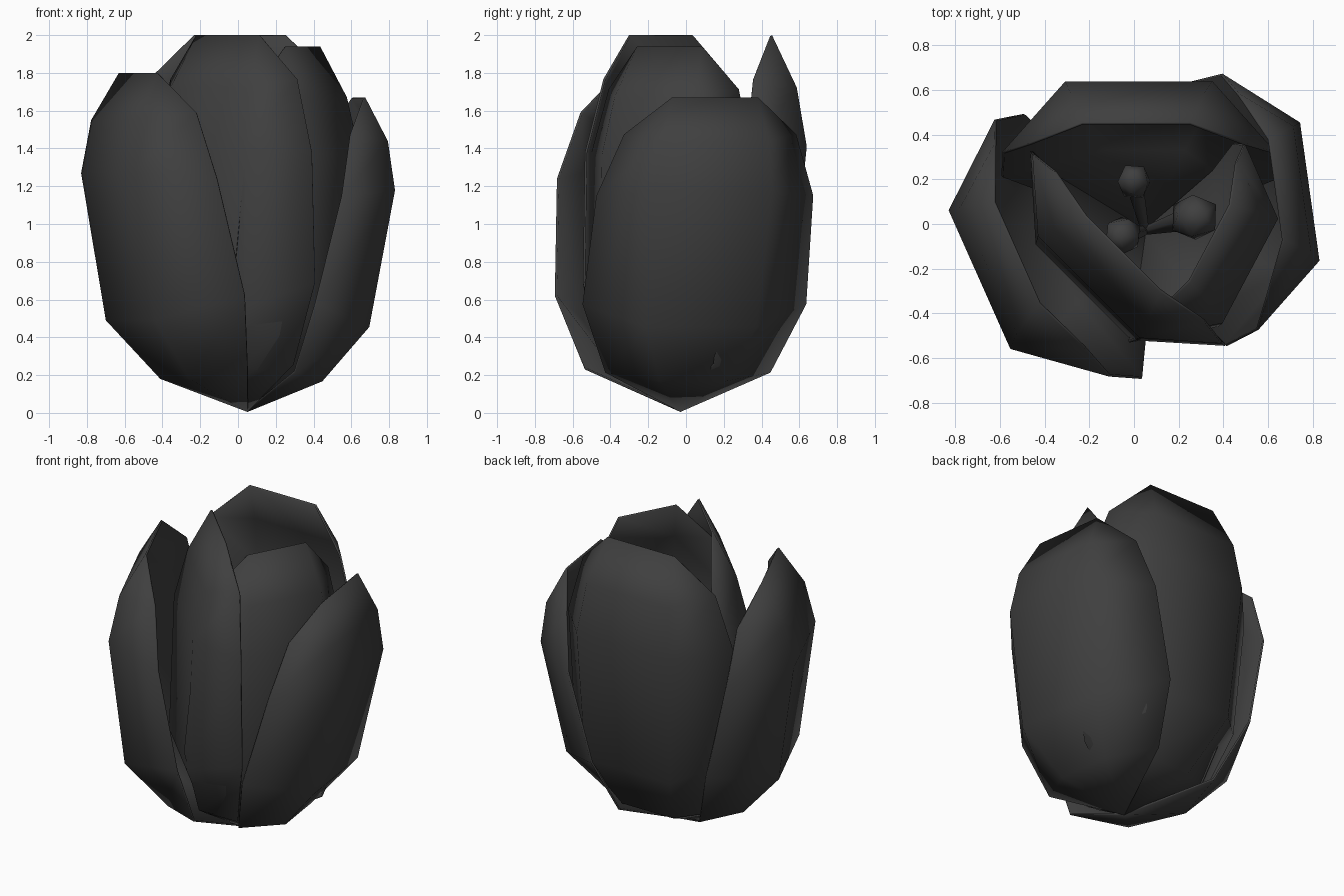
import bpy
import bmesh
from math import radians, cos, sin
from mathutils import Vector

cube = bpy.data.objects.get("Cube")
if cube:
    bpy.data.objects.remove(cube, do_unlink=True)

black = bpy.data.materials.new("soft_black")
black.use_nodes = True
colour = (0.05, 0.05, 0.05, 1)
black.diffuse_color = colour
black.node_tree.nodes["Principled BSDF"].inputs["Base Color"].default_value = colour

BASE = Vector((0.05, -0.03, 0.005))

# Petal rows from bottom to top: (distance out, half width, height)
MIDDLE = [(0.40, 0.19, 0.18), (0.64, 0.32, 0.49), (0.75, 0.34, 1.27),
          (0.70, 0.31, 1.55), (0.565, 0.25, 1.80)]
WING = [(0.20, 0.48, 0.23), (0.28, 0.65, 0.62), (0.41, 0.63, 1.24),
        (0.46, 0.50, 1.59)]


def finish(bm, name, angle):
    mesh = bpy.data.meshes.new(name)
    bm.normal_update()
    bm.to_mesh(mesh)
    bm.free()
    obj = bpy.data.objects.new(name, mesh)
    bpy.context.collection.objects.link(obj)
    mesh.materials.append(black)
    bpy.ops.object.select_all(action='DESELECT')
    obj.select_set(True)
    bpy.context.view_layer.objects.active = obj
    bpy.ops.object.shade_smooth_by_angle(angle=radians(angle))
    return obj


def petal(name, angle, height, width, depth, lean, drift):
    """Cupped petal: a broad middle panel with a folded wing on each side."""
    a = radians(angle)
    out = Vector((cos(a), sin(a), 0))
    side = Vector((-sin(a), cos(a), 0))
    bm = bmesh.new()

    def point(row, sign):
        r, half, z = row
        z *= height / 1.8
        p = BASE + out * (r * depth + lean * z) + side * (sign * half * width + drift * z)
        p.z = z
        return bm.verts.new(p)

    root = bm.verts.new(BASE)
    columns = [[point(r, s) for r in rows]
               for rows, s in ((WING, -1), (MIDDLE, -1), (MIDDLE, 1), (WING, 1))]
    for left, right in zip(columns, columns[1:]):
        bm.faces.new((root, right[0], left[0]))
        for i in range(min(len(left), len(right)) - 1):
            bm.faces.new((left[i], right[i], right[i + 1], left[i + 1]))
    # Slanted corners beside the tip
    bm.faces.new((columns[0][-1], columns[1][-2], columns[1][-1]))
    bm.faces.new((columns[2][-2], columns[3][-1], columns[2][-1]))
    obj = finish(bm, name, 80)
    solid = obj.modifiers.new("thickness", 'SOLIDIFY')
    solid.thickness = 0.012
    solid.offset = -1


def stamen(name, tip, size):
    """Stalk widening towards a faceted round head."""
    bm = bmesh.new()
    foot = BASE + Vector((0, 0, 0.07))
    tip = Vector(tip)
    axis = tip - foot
    turn = axis.to_track_quat('Z', 'Y')
    stalk = bmesh.ops.create_cone(bm, segments=6, cap_ends=True, radius1=0.02,
                                  radius2=size * 0.55, depth=axis.length)
    head = bmesh.ops.create_icosphere(bm, subdivisions=1, radius=size)
    for v in stalk["verts"]:
        v.co = turn @ v.co + (foot + tip) / 2
    for v in head["verts"]:
        v.co.z *= 1.3
        v.co = turn @ v.co + tip
    finish(bm, name, 60)


# Petals: angle, height, width, depth, lean, sideways drift
petal("outer_petal_right", 204, 1.80, 1.00, 1.04, -0.01, -0.08)
petal("outer_petal_left", 8, 1.67, 0.92, 0.92, 0.055, 0.06)
petal("inner_petal_back", 90, 2.00, 0.97, 0.93, -0.02, 0.02)
petal("inner_petal_front", 225, 2.00, 0.95, 0.72, -0.13, 0.00)
petal("inner_petal_left", 332, 1.94, 0.78, 0.85, -0.10, 0.045)

# Stamens
stamen("stamen_back", (0.00, 0.19, 0.70), 0.08)
stamen("stamen_left", (0.27, 0.03, 0.75), 0.11)
stamen("stamen_right", (-0.05, -0.05, 0.70), 0.09)
